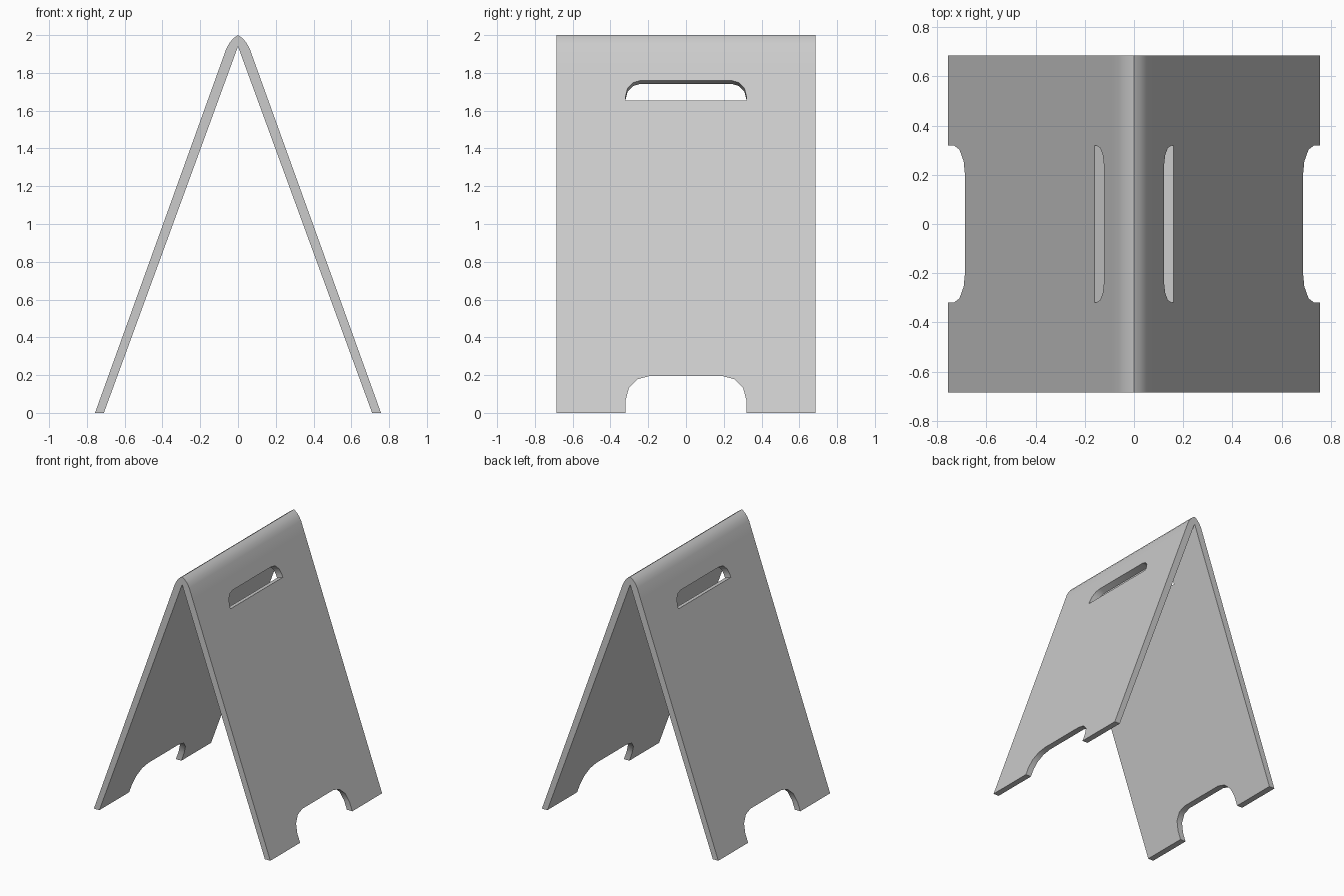
import bpy, bmesh, math
from mathutils import Vector, Matrix

if "Cube" in bpy.data.objects:
    bpy.data.objects.remove(bpy.data.objects["Cube"])


def prism(name, points, depth):
    """Extrude a closed list of 3D points along depth."""
    bm = bmesh.new()
    face = bm.faces.new([bm.verts.new(p) for p in points])
    ext = bmesh.ops.extrude_face_region(bm, geom=[face])
    bmesh.ops.translate(bm, vec=depth,
                        verts=[v for v in ext["geom"] if isinstance(v, bmesh.types.BMVert)])
    bmesh.ops.recalc_face_normals(bm, faces=bm.faces)
    mesh = bpy.data.meshes.new(name)
    bm.to_mesh(mesh)
    bm.free()
    obj = bpy.data.objects.new(name, mesh)
    bpy.context.collection.objects.link(obj)
    return obj


def rounded_top(half, low, high, rx, rz, steps=3):
    """Outline with a flat bottom and two rounded upper corners."""
    arc = []
    for i in range(steps + 1):
        a = math.pi / 2 * i / steps
        arc.append((half - rx + rx * math.cos(a), high - rz + rz * math.sin(a)))
    right = [(half, low)] + arc if high - rz - low > 0.001 else arc
    return right + [(-y, z) for y, z in reversed(right)]


def cut(target, cutter):
    cutter.hide_render = True
    mod = target.modifiers.new("cut", 'BOOLEAN')
    mod.operation, mod.solver, mod.object = 'DIFFERENCE', 'EXACT', cutter
    bpy.context.view_layer.objects.active = target
    bpy.ops.object.modifier_apply(modifier=mod.name)
    bpy.data.objects.remove(cutter)


# Folded board: tent-shaped profile with a softened ridge
half_w = 0.685
outer = [(0.757, 0), (0.09, 1.85), (0.062, 1.928), (0.046, 1.957), (0.024, 1.984)]
profile = (outer + [(0, 2.0)] + [(-x, z) for x, z in reversed(outer)]
           + [(-0.71, 0), (0, 1.94), (0.71, 0)])
board = prism("folded_sign_board", [(x, -half_w, z) for x, z in profile],
              Vector((0, 2 * half_w, 0)))

# Foot notches, cut straight through both panels
notch = rounded_top(0.32, -0.1, 0.196, 0.13, 0.13)
cut(board, prism("foot_notch_cutter", [(-1, y, z) for y, z in notch], Vector((2, 0, 0))))

# Hand slots, cut square to each sloping panel
slope = Vector((-0.667, 0, 1.85)).normalized()
normal = Vector((slope.z, 0, -slope.x))
base = Vector((0.757, 0, 0))
slot = rounded_top(0.32, 1.655 / slope.z, 1.76 / slope.z, 0.08, 0.09)
for side in (1, -1):
    flip = Matrix.Diagonal((side, 1, 1))
    pts = [flip @ (base + slope * s + Vector((0, y, 0)) - normal * 0.08) for y, s in slot]
    cut(board, prism("hand_slot_cutter", pts, flip @ normal * 0.16))

# Smooth ridge, crisp edges
bpy.ops.object.select_all(action='DESELECT')
board.select_set(True)
bpy.context.view_layer.objects.active = board
bpy.ops.object.shade_smooth_by_angle(angle=math.radians(66))
